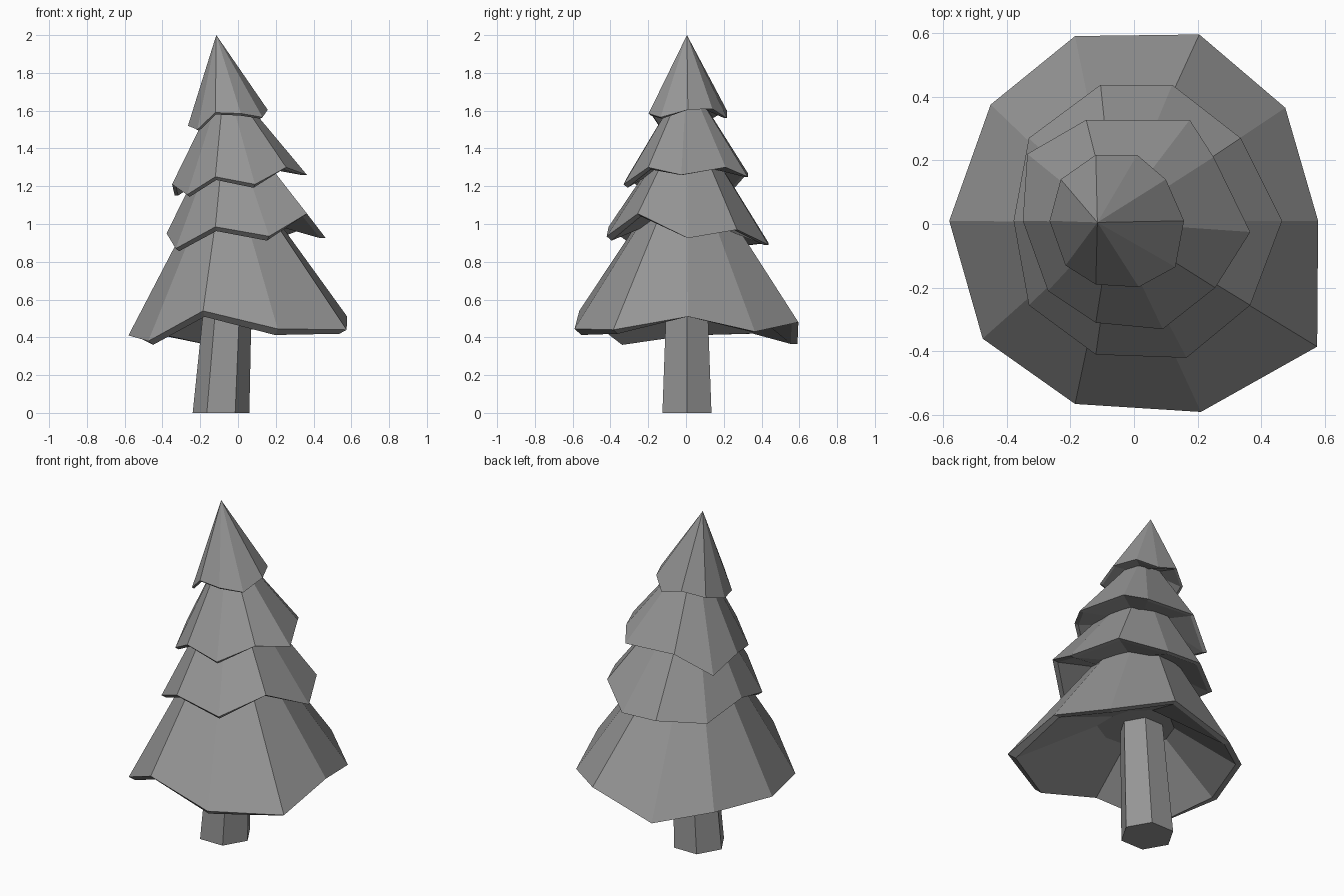
import bpy, bmesh
from math import cos, sin, radians

grey = bpy.data.materials.new("dark_grey")
grey.diffuse_color = (0.305, 0.305, 0.305, 1)


def finish(name, bm):
    bmesh.ops.recalc_face_normals(bm, faces=bm.faces)
    mesh = bpy.data.meshes.new(name)
    bm.to_mesh(mesh)
    bm.free()
    mesh.materials.append(grey)
    bpy.context.collection.objects.link(bpy.data.objects.new(name, mesh))


def bridge(bm, a, b):
    for i in range(len(a)):
        j = (i + 1) % len(a)
        bm.faces.new((a[i], a[j], b[j], b[i]))


def tier(name, apex, hollow, outline, heights):
    """Ragged ten-sided cone: rim fanned to an apex, thick lip and hollow beneath."""
    bm = bmesh.new()
    hx, hy, hz = hollow

    def ring(s, level):
        return [bm.verts.new((hx + (x - hx) * s, hy + (y - hy) * s, level(y, z)))
                for (x, y), z in zip(outline, heights)]

    rim = ring(1, lambda y, z: z)
    lip = ring(0.94, lambda y, z: z - 0.055 * max(0, -y))
    ceiling = ring(0.33, lambda y, z: hz)
    tip = bm.verts.new(apex)
    for a, b in zip(rim, rim[1:] + rim[:1]):
        bm.faces.new((a, b, tip))
    bridge(bm, rim, lip)
    bridge(bm, lip, ceiling)
    bm.faces.new(ceiling)
    finish(name, bm)


# Leaning six-sided trunk
bm = bmesh.new()
rings = [[bm.verts.new((cx + r * cos(radians(60 * i)), 0.005 + r * sin(radians(60 * i)), z))
          for i in range(6)]
         for cx, r, z in ((-0.09, 0.15, 0), (-0.045, 0.12, 0.72))]
for ring in rings:
    bm.faces.new(ring)
bridge(bm, *rings)
finish("trunk", bm)

# Foliage tiers; rims run clockwise from the left side
tier("bottom_branches", (-0.065, 0.005, 1.40), (-0.05, 0, 0.66),
     [(-0.58, 0.01), (-0.45, 0.375), (-0.185, 0.59), (0.205, 0.595), (0.475, 0.365),
      (0.578, 0.01), (0.575, -0.385), (0.21, -0.59), (-0.185, -0.565), (-0.475, -0.36)],
     [0.41, 0.42, 0.365, 0.48, 0.43, 0.51, 0.44, 0.445, 0.54, 0.38])

tier("lower_branches", (-0.06, 0.005, 1.60), (-0.03, 0, 1.02),
     [(-0.378, 0.01), (-0.33, 0.27), (-0.105, 0.437), (0.12, 0.437), (0.335, 0.27),
      (0.465, 0.01), (0.365, -0.255), (0.165, -0.42), (-0.12, -0.41), (-0.33, -0.255)],
     [0.95, 0.88, 0.90, 0.89, 0.97, 0.925, 1.055, 0.935, 0.985, 0.87])

tier("upper_branches", (-0.07, 0.005, 1.78), (-0.04, 0, 1.31),
     [(-0.349, 0.01), (-0.335, 0.22), (-0.15, 0.327), (0.175, 0.327), (0.25, 0.21),
      (0.365, -0.025), (0.255, -0.2), (0.09, -0.33), (-0.12, -0.31), (-0.27, -0.21)],
     [1.21, 1.15, 1.27, 1.25, 1.30, 1.26, 1.30, 1.21, 1.25, 1.155])

tier("tree_top", (-0.115, 0.005, 2.0), (-0.07, 0, 1.63),
     [(-0.265, 0.01), (-0.23, 0.14), (-0.12, 0.217), (0.01, 0.217), (0.1, 0.14),
      (0.157, 0.01), (0.13, -0.135), (0.015, -0.198), (-0.12, -0.19), (-0.215, -0.13)],
     [1.52, 1.56, 1.60, 1.56, 1.61, 1.605, 1.565, 1.585, 1.59, 1.50])
